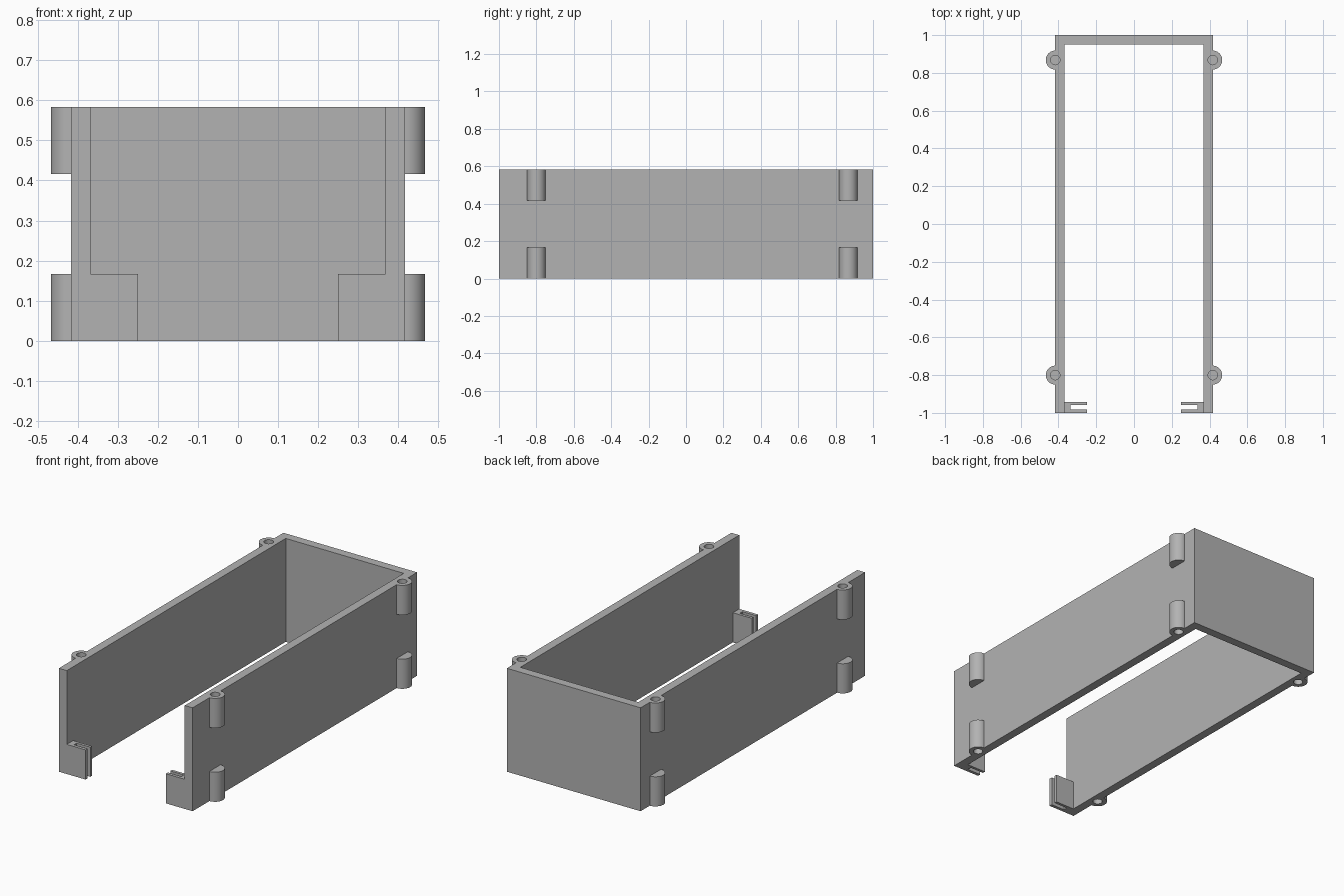
import bpy, bmesh, math

if "Cube" in bpy.data.objects:
    bpy.data.objects.remove(bpy.data.objects["Cube"])

H = 0.583            # frame height
W, T = 0.417, 0.049  # half width, wall thickness
LOW = 0.167          # height of tabs and screw bosses
BOSS_R, HOLE_R, HOLE_DEPTH = 0.05, 0.025, 0.14

grey = bpy.data.materials.new("light grey plastic")
grey.diffuse_color = (0.45, 0.45, 0.45, 1)
grey.use_nodes = True
grey.node_tree.nodes["Principled BSDF"].inputs["Base Color"].default_value = grey.diffuse_color


def prism(name, pts, z0, z1):
    """Extrude a flat outline from z0 up to z1."""
    bm = bmesh.new()
    face = bm.faces.new([bm.verts.new((x, y, z0)) for x, y in pts])
    new = bmesh.ops.extrude_face_region(bm, geom=[face])["geom"]
    bmesh.ops.translate(bm, vec=(0, 0, z1 - z0),
                        verts=[v for v in new if isinstance(v, bmesh.types.BMVert)])
    bmesh.ops.recalc_face_normals(bm, faces=bm.faces)
    me = bpy.data.meshes.new(name)
    bm.to_mesh(me)
    bm.free()
    me.materials.append(grey)
    ob = bpy.data.objects.new(name, me)
    bpy.context.collection.objects.link(ob)
    return ob


def arc(cx, cy, r, a0, a1, n):
    return [(cx + r * math.cos(a0 + (a1 - a0) * i / n),
             cy + r * math.sin(a0 + (a1 - a0) * i / n)) for i in range(n + 1)]


def combine(tool, operation):
    """Join or cut a part and discard the tool."""
    mod = frame.modifiers.new(tool.name, 'BOOLEAN')
    mod.object, mod.operation, mod.solver = tool, operation, 'EXACT'
    bpy.context.view_layer.objects.active = frame
    bpy.ops.object.modifier_apply(modifier=mod.name)
    bpy.data.objects.remove(tool)


# U-shaped wall, open at the front
I = W - T
frame = prism("case_frame", [(-W, -1), (-I, -1), (-I, 1 - T), (I, 1 - T),
                             (I, -1), (W, -1), (W, 1), (-W, 1)], 0, H)

for s in (-1, 1):
    # slotted retaining tab at the front corner
    tab = [(I + 0.02, -1), (0.25, -1), (0.25, -0.982), (0.335, -0.982),
           (0.335, -0.959), (0.25, -0.959), (0.25, -0.943), (I + 0.02, -0.943)]
    combine(prism("slot_tab", [(s * x, y) for x, y in tab], 0, LOW), 'UNION')
    for y in (-0.8, 0.868):
        half = arc(W, y, BOSS_R, -math.pi / 2, math.pi / 2, 24)
        half = [(W - 0.02, y - BOSS_R)] + half + [(W - 0.02, y + BOSS_R)]
        hole = arc(s * W, y, HOLE_R, 0, 2 * math.pi, 32)[:-1]
        for z0, z1, h0, h1 in ((0, LOW, -0.05, HOLE_DEPTH),
                               (H - LOW, H, H - HOLE_DEPTH, H + 0.05)):
            # half-round screw boss with a blind hole from its outer end
            combine(prism("screw_boss", [(s * px, py) for px, py in half], z0, z1), 'UNION')
            combine(prism("screw_hole", hole, h0, h1), 'DIFFERENCE')

bpy.ops.object.select_all(action='DESELECT')
frame.select_set(True)
bpy.context.view_layer.objects.active = frame
bpy.ops.object.shade_smooth_by_angle(angle=math.radians(30))
